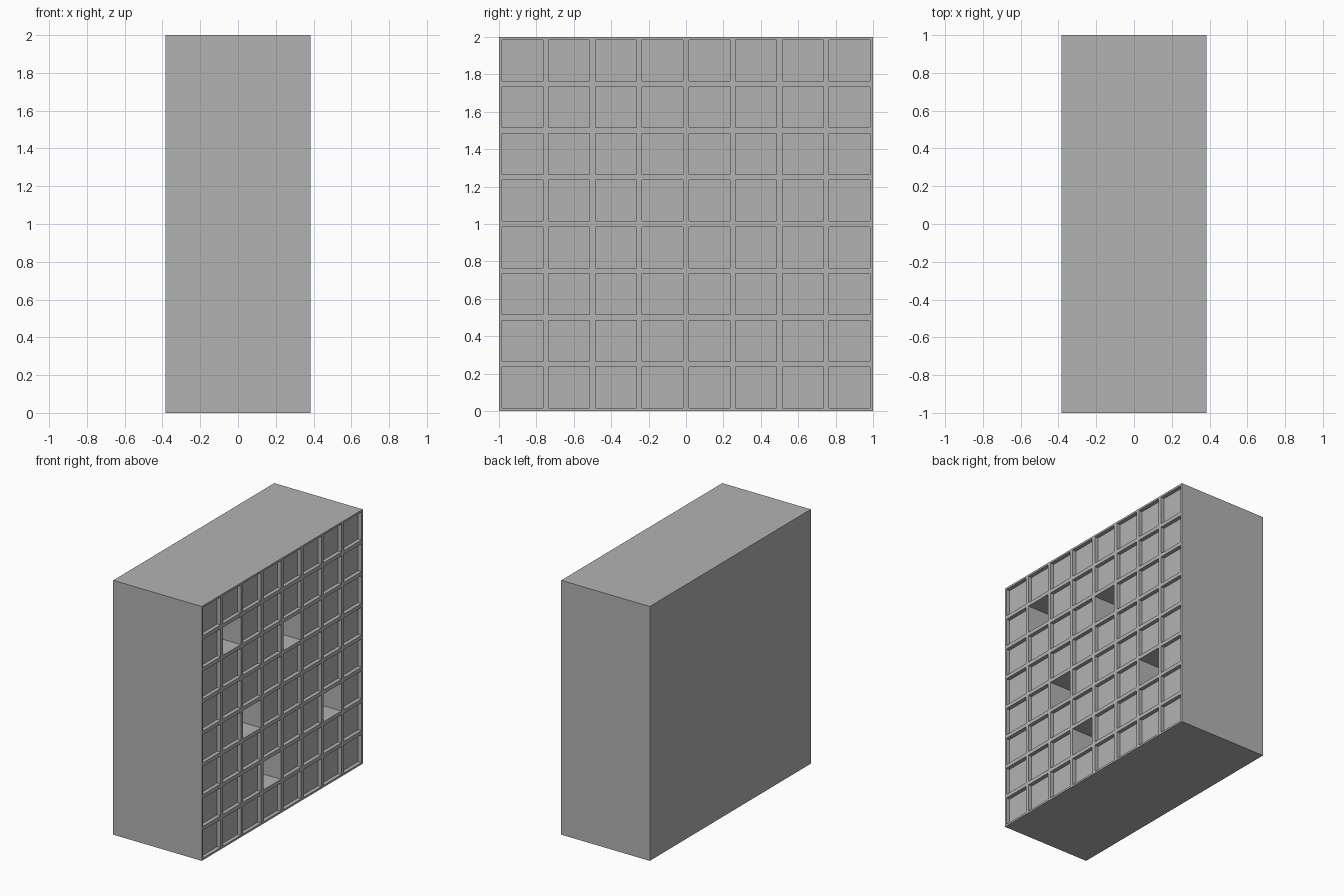
import bpy
import bmesh
from mathutils import Vector

cube = bpy.data.objects.get("Cube")
if cube:
    bpy.data.objects.remove(cube, do_unlink=True)

HALF_X = 0.385          # half the cabinet depth
CELLS = 8               # compartments per side
PITCH = 2.0 / CELLS
RIM = 0.015             # half the divider thickness
RECESS = 0.03           # setback of a closed drawer front
DEEP = 0.74             # depth of an empty compartment
EMPTY = {(1, 1), (4, 2), (2, 4), (6, 5), (3, 6)}   # column, row from the top

grey = bpy.data.materials.new("plain grey")
grey.use_nodes = True
colour = (0.45, 0.45, 0.45, 1)
grey.diffuse_color = colour
grey.node_tree.nodes["Principled BSDF"].inputs["Base Color"].default_value = colour

# Cabinet body
bm = bmesh.new()
bmesh.ops.create_cube(bm, size=1)
bmesh.ops.scale(bm, vec=(2 * HALF_X, 2, 2), verts=bm.verts)
bmesh.ops.translate(bm, vec=(0, 0, 1), verts=bm.verts)

# Divide the open side into a grid of cells
side = [f for f in bm.faces if f.normal.x > 0.9][0]
for axis, origin in ((Vector((0, 1, 0)), -1), (Vector((0, 0, 1)), 0)):
    for i in range(1, CELLS):
        geom = list(bm.verts) + list(bm.edges) + list(bm.faces)
        bmesh.ops.bisect_plane(bm, geom=geom, dist=1e-5,
                               plane_co=axis * (origin + i * PITCH), plane_no=axis)
cells = [f for f in bm.faces if f.normal.x > 0.9]

# Inset each cell, then push it in: shallow drawer front or deep empty slot
bmesh.ops.inset_individual(bm, faces=cells, thickness=RIM, use_even_offset=True)
for face in cells:
    centre = face.calc_center_median()
    column = int((centre.y + 1) / PITCH)
    row = int((2 - centre.z) / PITCH)
    depth = DEEP if (column, row) in EMPTY else RECESS
    pushed = bmesh.ops.extrude_discrete_faces(bm, faces=[face])["faces"][0]
    bmesh.ops.translate(bm, vec=(-depth, 0, 0), verts=pushed.verts)

# Merge the leftover cuts on the flat outer walls
bmesh.ops.dissolve_limit(bm, angle_limit=0.01, verts=bm.verts, edges=[
    e for e in bm.edges if all(abs(f.normal.x) < 0.5 or f.normal.x < -0.5 for f in e.link_faces)])
bmesh.ops.recalc_face_normals(bm, faces=bm.faces)

mesh = bpy.data.meshes.new("compartment_cabinet")
bm.to_mesh(mesh)
bm.free()
mesh.materials.append(grey)
cabinet = bpy.data.objects.new("compartment_cabinet", mesh)
bpy.context.collection.objects.link(cabinet)
